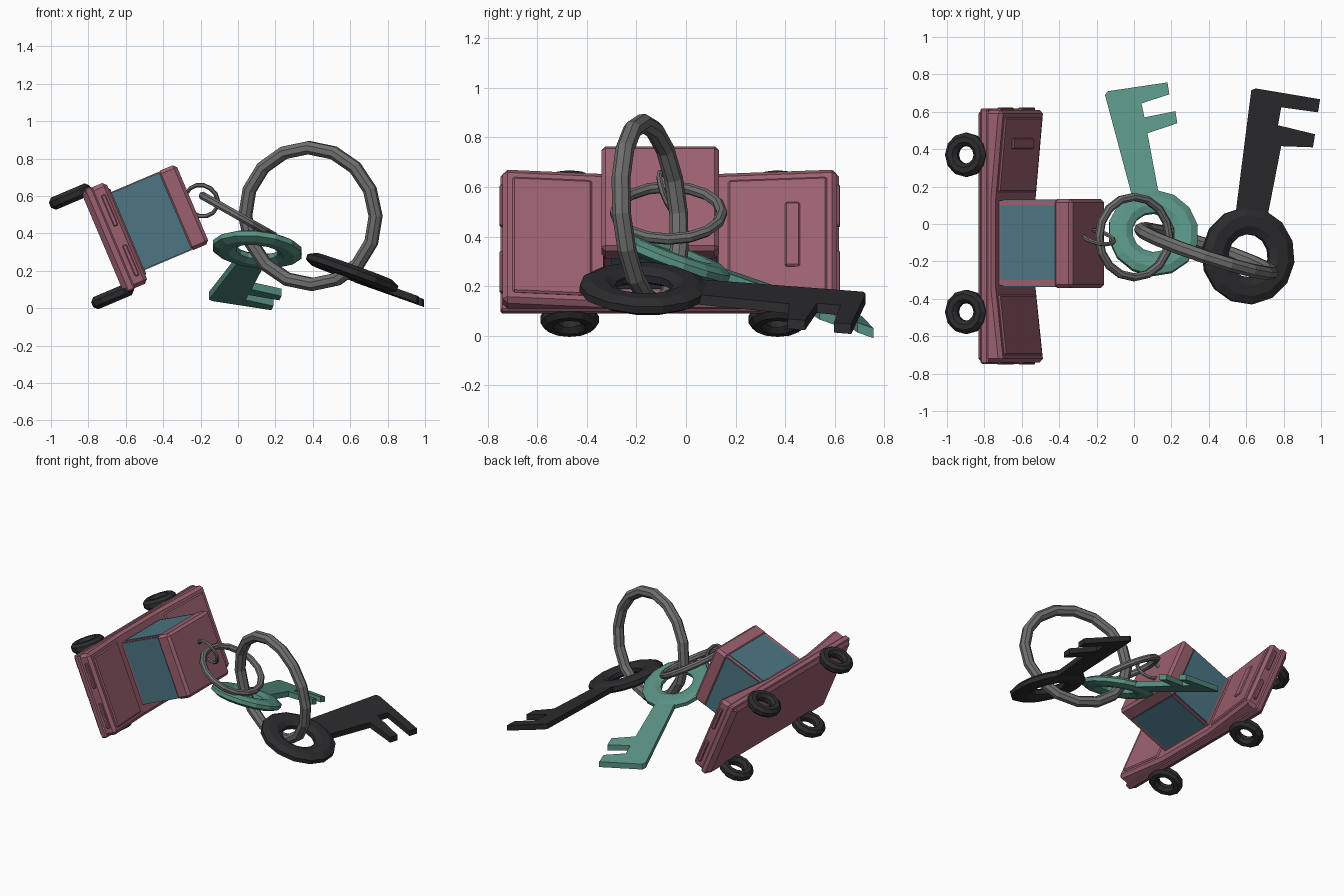
import bpy, bmesh, math
from mathutils import Matrix, Vector

if "Cube" in bpy.data.objects:
    bpy.data.objects.remove(bpy.data.objects["Cube"])


def material(name, rgb):
    m = bpy.data.materials.new(name)
    m.diffuse_color = (*rgb, 1)
    m.use_nodes = True
    m.node_tree.nodes["Principled BSDF"].inputs["Base Color"].default_value = m.diffuse_color
    return m


PINK = material("pink_paint", (0.33, 0.12, 0.16))
GLASS = material("blue_glass", (0.07, 0.18, 0.23))
GREEN = material("green_key", (0.10, 0.29, 0.23))
BLACK = material("black", (0.025, 0.025, 0.028))
STEEL = material("steel", (0.16, 0.16, 0.16))

# Toy car space: x = across the car, y = along it, z = car's up
CAR = Matrix.Rotation(math.radians(67), 4, 'Y')


def finish(name, bm, mat, matrix=Matrix(), bevel=0):
    bmesh.ops.recalc_face_normals(bm, faces=bm.faces)
    me = bpy.data.meshes.new(name)
    bm.to_mesh(me)
    bm.free()
    ob = bpy.data.objects.new(name, me)
    bpy.context.collection.objects.link(ob)
    ob.matrix_world = matrix
    me.materials.append(mat)
    if bevel:
        mod = ob.modifiers.new("bevel", 'BEVEL')
        mod.width = bevel
        mod.segments = 1
    return ob


def prism(name, points, offset, mat, matrix=Matrix(), bevel=0):
    """Extrude a closed outline along an offset."""
    bm = bmesh.new()
    face = bm.faces.new([bm.verts.new(p) for p in points])
    out = bmesh.ops.extrude_face_region(bm, geom=[face])
    verts = [v for v in out["geom"] if isinstance(v, bmesh.types.BMVert)]
    bmesh.ops.translate(bm, verts=verts, vec=offset)
    return finish(name, bm, mat, matrix, bevel)


def car_profile(name, yz, x0, x1, mat, bevel=0):
    return prism(name, [(x0, y, z) for y, z in yz], (x1 - x0, 0, 0), mat, CAR, bevel)


def car_box(name, x, y, z, mat, bevel=0):
    yz = [(y[0], z[0]), (y[1], z[0]), (y[1], z[1]), (y[0], z[1])]
    return car_profile(name, yz, x[0], x[1], mat, bevel)


def ring(name, centre, normal, major, minor, mat, segs=16, sides=8, flat=1.0):
    bm = bmesh.new()
    rows = []
    for i in range(segs):
        a = 2 * math.pi * i / segs
        row = []
        for j in range(sides):
            b = 2 * math.pi * (j + 0.5) / sides
            r = major + minor * math.cos(b)
            row.append(bm.verts.new((r * math.cos(a), r * math.sin(a),
                                     flat * minor * math.sin(b))))
        rows.append(row)
    for i in range(segs):
        p, q = rows[i], rows[(i + 1) % segs]
        for j in range(sides):
            k = (j + 1) % sides
            bm.faces.new((p[j], q[j], q[k], p[k]))
    rot = Vector(normal).to_track_quat('Z', 'Y').to_matrix().to_4x4()
    return finish(name, bm, mat, Matrix.Translation(centre) @ rot)


# Car body, with the bonnet and boot rising towards the ends
X0, X1 = -0.90, -0.315
car_profile("car_body", [(-0.74, -0.53), (0.61, -0.53), (0.61, -0.385), (0.13, -0.43),
                         (-0.34, -0.43), (-0.74, -0.385)], X0, X1, PINK, 0.02)
car_box("car_belt", (X0 - 0.006, X1 + 0.006), (-0.748, 0.618), (-0.51, -0.465), PINK, 0.008)


# Raised lid panels
def deck(y):
    return -0.43 + (0.045 * (y - 0.13) / 0.48 if y > 0 else 0.045 * (-0.34 - y) / 0.40)


for name, a, b in (("front_lid", -0.70, -0.38), ("rear_lid", 0.17, 0.57)):
    car_profile(name, [(a, deck(a) - 0.02), (b, deck(b) - 0.02), (b, deck(b) + 0.01),
                       (a, deck(a) + 0.01)], -0.86, -0.355, PINK, 0.008)
car_box("lid_scoop", (-0.75, -0.47), (0.40, 0.46), (-0.42, -0.382), PINK, 0.006)

# Light bars on both ends
for end, y in (("front", (-0.752, -0.73)), ("rear", (0.60, 0.622))):
    for side, x in (("left", (-0.84, -0.66)), ("right", (-0.55, -0.37))):
        car_box(f"{end}_{side}_light", x, y, (-0.44, -0.415), PINK, 0.005)

# Cabin: posts, windows and roof
car_box("cabin_posts", (-0.832, -0.388), (-0.33, 0.125), (-0.46, -0.09), PINK)
car_box("side_windows", (-0.837, -0.383), (-0.30, 0.10), (-0.42, -0.105), GLASS)
car_box("windscreens", (-0.828, -0.392), (-0.336, 0.131), (-0.41, -0.105), GLASS)
car_box("roof", (-0.84, -0.38), (-0.342, 0.134), (-0.115, -0.005), PINK, 0.018)

# Wheels
for side, x in (("left", -0.90), ("right", -0.322)):
    for end, y in (("front", -0.47), ("rear", 0.37)):
        ring(f"{end}_{side}_wheel", CAR @ Vector((x, y, -0.592)),
             CAR.to_3x3() @ Vector((1, 0, 0)), 0.083, 0.038, BLACK, 12, 8)

# Linked rings
ring("small_ring", (-0.195, -0.07, 0.575), (0.24, 0.9, 0.35), 0.09, 0.012, STEEL, 14, 6)
ring("middle_ring", (0.0, -0.07, 0.495), (0.49, 0, 0.87), 0.215, 0.023, STEEL, 16, 8)
ring("large_ring", (0.387, -0.145, 0.493), (0.33, 1, 0.09), 0.367, 0.038, STEEL, 16, 8)


# Keys: a flattened ring bow with a toothed blade in the same sloping plane
def key(name, centre, slope, outline, major, minor, mat):
    sx, sy = slope
    ring(name + "_bow", centre, (-sx, -sy, 1), major, minor, mat, 14, 8, 0.5)
    pts = [(x, y, centre[2] + sx * (x - centre[0]) + sy * (y - centre[1]) - 0.02)
           for x, y in outline]
    prism(name + "_blade", pts, (0, 0, 0.04), mat)


key("black_key", (0.61, -0.17, 0.19), (-0.36, -0.03),
    [(0.54, 0.03), (0.627, 0.715), (0.65, 0.725), (0.995, 0.667), (0.984, 0.597),
     (0.787, 0.624), (0.77, 0.528), (0.968, 0.48), (0.957, 0.41), (0.787, 0.416),
     (0.71, 0.02)], 0.188, 0.078, BLACK)
key("green_key", (0.103, -0.048, 0.315), (-0.10, -0.37),
    [(0.0, 0.11), (-0.155, 0.69), (-0.14, 0.71), (0.179, 0.757), (0.189, 0.693),
     (0.04, 0.645), (0.056, 0.57), (0.221, 0.603), (0.232, 0.539), (0.072, 0.485),
     (0.14, 0.12)], 0.178, 0.07, GREEN)
